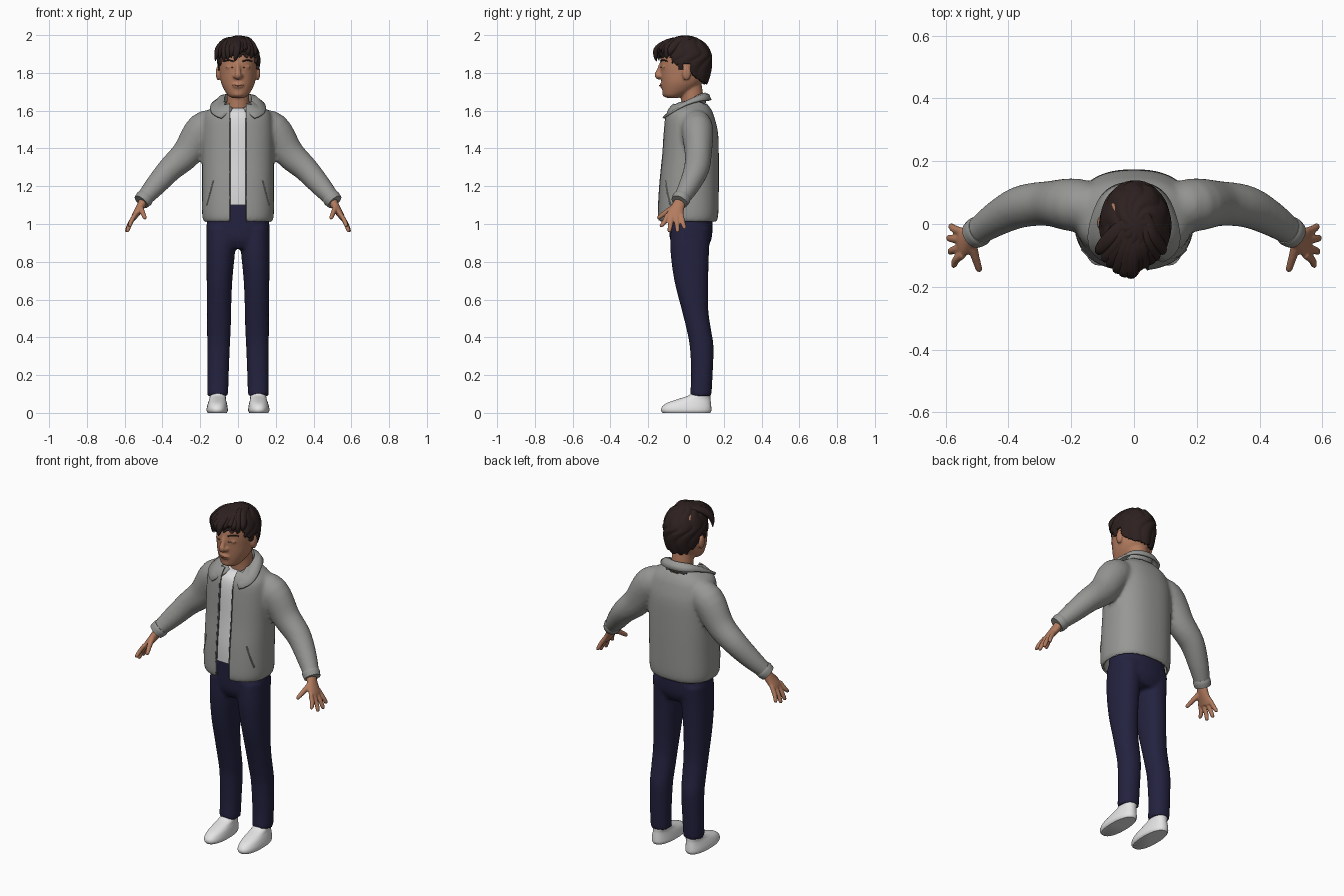
import bpy, bmesh, math
from mathutils import Vector

cube = bpy.data.objects.get("Cube")
if cube:
    bpy.data.objects.remove(cube, do_unlink=True)

X, Y, Z = Vector((1, 0, 0)), Vector((0, 1, 0)), Vector((0, 0, 1))


def material(name, rgb):
    m = bpy.data.materials.new(name)
    m.use_nodes = True
    m.diffuse_color = (*rgb, 1)
    node = next(n for n in m.node_tree.nodes if n.type == 'BSDF_PRINCIPLED')
    node.inputs["Base Color"].default_value = (*rgb, 1)
    node.inputs["Roughness"].default_value = 0.8
    return m


SKIN = material("skin", (0.45, 0.2, 0.115))
LIP = material("dark_skin", (0.32, 0.12, 0.075))
HAIR = material("dark_brown_hair", (0.026, 0.015, 0.014))
GREY = material("grey_cloth", (0.31, 0.31, 0.3))
TRIM = material("dark_grey_trim", (0.11, 0.11, 0.11))
WHITE = material("white_cotton", (0.72, 0.72, 0.73))
NAVY = material("navy_denim", (0.017, 0.016, 0.05))
SHOE = material("white_leather", (0.78, 0.78, 0.78))


def resample(secs, steps):
    """Smooth curve through section tuples (x, y, z, a, b)."""
    out = []
    for i in range(len(secs) - 1):
        p0, p1, p2 = secs[max(i - 1, 0)], secs[i], secs[i + 1]
        p3 = secs[min(i + 2, len(secs) - 1)]
        for k in range(steps):
            t = k / steps
            out.append([0.5 * (2 * b + (c - a) * t + (2 * a - 5 * b + 4 * c - d) * t * t
                               + (3 * b - a - 3 * c + d) * t ** 3)
                        for a, b, c, d in zip(p0, p1, p2, p3)])
    return out + [list(secs[-1])]


def loft(bm, secs, ref=X, flat=False, steps=4, seg=24, power=2.0, side=1):
    """Closed skin over elliptical sections; flat keeps them horizontal."""
    rows = resample(secs, steps)
    pts = [Vector(r[:3]) for r in rows]
    rings = []
    for i, r in enumerate(rows):
        t = Z if flat else (pts[min(i + 1, len(pts) - 1)] - pts[max(i - 1, 0)]).normalized()
        u = (ref - t * ref.dot(t)).normalized()
        v = t.cross(u)
        ring = []
        for k in range(seg):
            c, s = math.cos(math.tau * k / seg), math.sin(math.tau * k / seg)
            c, s = (math.copysign(abs(w) ** (2 / power), w) for w in (c, s))
            p = pts[i] + u * c * max(r[3], 0.001) + v * s * max(r[4], 0.001)
            ring.append(bm.verts.new((p.x * side, p.y, p.z)))
        rings.append(ring)
    for a, b in zip(rings, rings[1:]):
        for k in range(seg):
            bm.faces.new((a[k], a[(k + 1) % seg], b[(k + 1) % seg], b[k]))
    bm.faces.new(rings[0][::-1])
    bm.faces.new(rings[-1])


def ball(bm, centre, size):
    made = bmesh.ops.create_uvsphere(bm, u_segments=20, v_segments=12, radius=1)
    for v in made["verts"]:
        v.co = Vector(centre) + Vector([a * b for a, b in zip(v.co, size)])


def finish(name, bm, mat, voxel=0, relax=0, thick=0, offset=-1, recalc=True):
    if recalc:
        bmesh.ops.recalc_face_normals(bm, faces=bm.faces[:])
    me = bpy.data.meshes.new(name)
    bm.to_mesh(me)
    bm.free()
    me.materials.append(mat)
    ob = bpy.data.objects.new(name, me)
    bpy.context.collection.objects.link(ob)
    if voxel:  # fuse overlapping volumes into one skin
        mod = ob.modifiers.new("fuse", 'REMESH')
        mod.mode, mod.voxel_size = 'VOXEL', voxel
        mod = ob.modifiers.new("relax", 'SMOOTH')
        mod.factor, mod.iterations = 0.5, relax
        bpy.context.view_layer.update()
        ev = ob.evaluated_get(bpy.context.evaluated_depsgraph_get())
        me = bpy.data.meshes.new_from_object(ev)
        ob.modifiers.clear()
        ob.data = me
        if not me.materials:
            me.materials.append(mat)
    if thick:
        mod = ob.modifiers.new("thickness", 'SOLIDIFY')
        mod.thickness, mod.offset = thick, offset
    me.shade_smooth()
    if not voxel:
        me.set_sharp_from_angle(angle=0.9)
    return ob


def rings(profile):
    """(z, front y, back y, half width) rows to sections."""
    return [(0, (f + b) / 2, z, w, (b - f) / 2) for z, f, b, w in profile]


def front_y(secs, x, z, power=2.0):
    rows = resample(secs, 8)
    r = min(rows, key=lambda q: abs(q[2] - z))
    return r[1] - r[4] * (1 - min(abs(x / r[3]), 1) ** power) ** (1 / power)


# Jacket: torso and sleeves fused, then opened at the front
TORSO = rings([(1.01, -.14, .16, .18), (1.05, -.149, .171, .19), (1.2, -.142, .174, .19),
               (1.35, -.127, .174, .19), (1.48, -.118, .17, .19), (1.56, -.111, .152, .182),
               (1.6, -.1, .137, .162), (1.63, -.08, .117, .115), (1.65, -.05, .1, .085)])
SLEEVE = [(.1, .05, 1.53, .07, .075), (.185, .06, 1.5, .085, .092), (.27, .065, 1.375, .072, .08),
          (.36, .055, 1.29, .067, .067), (.44, .015, 1.2, .055, .056), (.505, -.03, 1.125, .042, .042)]
CUFF = [(.488, -.019, 1.145, .046, .046), (.497, -.025, 1.134, .049, .048), (.512, -.035, 1.117, .045, .044)]
GAP = 0.043
bm = bmesh.new()
loft(bm, TORSO, flat=True, seg=40, power=2.4)
for s in (1, -1):
    loft(bm, SLEEVE, ref=Y, side=s)
jacket = finish("jacket", bm, GREY, voxel=0.011, relax=5)
bm = bmesh.new()
bm.from_mesh(jacket.data)
for s in (1, -1):
    bmesh.ops.bisect_plane(bm, geom=bm.verts[:] + bm.edges[:] + bm.faces[:],
                           plane_co=(s * GAP, 0, 0), plane_no=X)
gone = []
for f in bm.faces:
    c = f.calc_center_median()
    opening = abs(c.x) < GAP and c.y < 0
    hem = c.z < 1.03 and f.normal.z < -0.85 and abs(c.x) < 0.2
    neck = c.z > 1.635 and abs(c.x) < 0.07
    if opening or hem or neck:
        gone.append(f)
bmesh.ops.delete(bm, geom=gone, context='FACES')
bm.to_mesh(jacket.data)
bm.free()
mod = jacket.modifiers.new("thickness", 'SOLIDIFY')
mod.thickness, mod.offset = 0.01, -1
jacket.data.shade_smooth()

bm = bmesh.new()
for s in (1, -1):
    loft(bm, CUFF, ref=Y, side=s)
finish("sleeve_cuffs", bm, GREY)

# Zip edges and slanted pocket seams
bm = bmesh.new()
for s in (1, -1):
    zs = [1.02 + 0.06 * k for k in range(10)]
    loft(bm, [(GAP, front_y(TORSO, GAP, z, 2.4) + .004, z, .004, .006) for z in zs], side=s, seg=8, steps=2)
finish("zip_edges", bm, TRIM)
bm = bmesh.new()
for s in (1, -1):
    path = [(.165 - .035 * k / 4, 1.1 + .13 * k / 4) for k in range(5)]
    loft(bm, [(x, front_y(TORSO, x, z, 2.4) + .002, z, .004, .004) for x, z in path], side=s, seg=8, steps=2)
finish("pocket_seams", bm, GREY)

# Folded collar with pointed front flaps
bm = bmesh.new()
grid = []
for k in range(41):
    a = (k / 20 - 1) * 2.75
    f = (1 - math.cos(a)) / 2
    rows = [(.068, .068, 1.63 - .05 * f), (.076, .074, 1.69 - .085 * f ** 1.5),
            (.098, .088 + .03 * f, 1.683 - .09 * f ** 2), (.115 + .13 * f ** 3, .1 + .065 * f, 1.655 - .105 * f ** 3)]
    grid.append([bm.verts.new((rx * math.sin(a), .03 + ry * math.cos(a), z)) for rx, ry, z in rows])
for p, q in zip(grid, grid[1:]):
    for j in range(3):
        bm.faces.new((p[j], q[j], q[j + 1], p[j + 1]))
finish("jacket_collar", bm, GREY, thick=0.012, offset=0)

# Shirt
bm = bmesh.new()
loft(bm, rings([(1.1, -.122, .12, .15), (1.2, -.122, .13, .15), (1.35, -.11, .13, .15), (1.5, -.102, .13, .15),
                (1.57, -.09, .11, .12), (1.6, -.07, .1, .085), (1.615, -.045, .095, .07)]),
     flat=True, seg=32, power=2.3)
finish("shirt", bm, WHITE)

# Trousers
LEG = [(.088, .025, .98, .079, .106), (.092, .02, .85, .076, .102), (.098, .028, .7, .068, .09),
       (.1, .047, .55, .064, .071), (.101, .066, .45, .063, .065), (.103, .083, .35, .06, .063),
       (.106, .084, .2, .057, .057), (.107, .078, .09, .055, .057)]
bm = bmesh.new()
loft(bm, rings([(1.12, -.09, .13, .15), (1., -.089, .14, .166), (.92, -.085, .135, .166),
                (.87, -.06, .11, .14)]), flat=True, seg=32, power=2.3)
for s in (1, -1):
    loft(bm, LEG, flat=True, side=s, power=2.2)
finish("trousers", bm, NAVY, voxel=0.01, relax=4)

# Shoes
bm = bmesh.new()
for s in (1, -1):
    loft(bm, [(.11, .002, 0, .05, .126), (.11, .001, .012, .056, .133), (.11, .003, .03, .055, .131),
              (.109, .015, .052, .05, .117), (.108, .042, .072, .044, .088), (.107, .07, .09, .042, .06),
              (.107, .077, .105, .04, .05)], flat=True, side=s, seg=32, power=2.3)
finish("shoes", bm, SHOE)

# Hands: palm, four fanned fingers and a thumb
bm = bmesh.new()
for s in (1, -1):
    loft(bm, [(.49, -.022, 1.14, .027, .025), (.52, -.045, 1.085, .036, .022),
              (.545, -.06, 1.045, .045, .017), (.554, -.065, 1.025, .04, .012)], ref=Y, side=s)
    for y0, x1, y1, z1 in ((-.025, .582, -.008, .972), (-.05, .589, -.045, .956),
                           (-.076, .585, -.088, .956), (-.098, .573, -.13, .983)):
        loft(bm, [(.545, y0, 1.05, .013, .012), ((.56 + x1) / 2, (y0 + y1) / 2, (1.04 + z1) / 2, .013, .012),
                  (x1, y1, z1 + .008, .011, .01), (x1 + .002, y1, z1, .006, .005)], ref=Y, side=s, seg=12)
    loft(bm, [(.52, -.05, 1.095, .018, .02), (.507, -.1, 1.065, .014, .015),
              (.494, -.142, 1.035, .011, .011), (.492, -.151, 1.028, .006, .006)], ref=X, side=s, seg=12)
finish("hands", bm, SKIN, voxel=0.005, relax=3)

# Head with neck, nose and ears
HEAD = rings([(1.667, -.1, -.045, .03), (1.68, -.119, -.01, .052), (1.71, -.126, .045, .073),
              (1.75, -.13, .085, .09), (1.8, -.134, .11, .097), (1.85, -.136, .122, .1),
              (1.9, -.128, .12, .098), (1.95, -.1, .1, .08), (1.98, -.06, .06, .045)])
bm = bmesh.new()
loft(bm, HEAD, flat=True, seg=32, power=2.15)
loft(bm, [(0, .04, 1.56, .064, .062), (0, .035, 1.65, .06, .06), (0, .02, 1.76, .06, .06)], flat=True)
loft(bm, [(0, -.126, 1.85, .011, .014), (0, -.142, 1.81, .014, .015), (0, -.149, 1.788, .019, .018),
          (0, -.136, 1.773, .016, .014)])
ball(bm, (0, -.127, 1.735), (.03, .012, .016))
ball(bm, (0, -.108, 1.69), (.03, .018, .018))
for s in (1, -1):
    ball(bm, (s * .104, .003, 1.8), (.014, .024, .04))
    ball(bm, (s * .018, -.136, 1.783), (.011, .013, .01))
    ball(bm, (s * .042, -.115, 1.83), (.022, .012, .012))
finish("head", bm, SKIN, voxel=0.006, relax=3)


# Brows, closed eyelid creases and mouth
def face_line(name, mat, xs, z, bow, r, sides):
    bm = bmesh.new()
    for s in sides:
        secs = [(x, front_y(HEAD, x, z) - .003, z + bow * k * (len(xs) - 1 - k), r, .004) for k, x in enumerate(xs)]
        loft(bm, secs, ref=Z, side=s, seg=10)
    finish(name, bm, mat)


face_line("eyebrows", HAIR, (.025, .042, .058, .073), 1.862, .002, .004, (1, -1))
face_line("eyelids", LIP, (.027, .039, .051, .062), 1.829, -.001, .002, (1, -1))
bm = bmesh.new()
loft(bm, [(-.03, -.126, 1.737, .002, .003), (0, -.139, 1.733, .004, .004), (.03, -.126, 1.737, .002, .003)], ref=Z, seg=10)
finish("mouth", bm, LIP)

# Hair cap with wavy clumps, trimmed along the hairline
bm = bmesh.new()
bmesh.ops.create_icosphere(bm, subdivisions=6, radius=1)
for v in bm.verts:
    d = v.co.copy()
    az = math.atan2(d.x, d.y)
    wave = 1 + .04 * (abs(math.sin(5 * az + 4 * d.z + math.sin(7 * d.z))) - .7) * min(1, 2 * math.hypot(d.x, d.y))
    v.co = (.004 + d.x * .114 * wave, -.005 + d.y * (.143 if d.y > 0 else .138) * wave,
            1.87 + d.z * (.128 if d.z > 0 else .22) * wave)


def hairline(x, y):
    jag = .007 * math.sin(110 * x + 150 * y)
    if y < -.075:
        return 1.89 + jag
    if y < -.04:
        return 1.85 + jag
    if y < -.015:
        return 1.815
    return 1.845 if y < .025 else max(1.745, 1.81 - 1.1 * (y - .025)) + jag


low = []
for f in bm.faces:
    c = f.calc_center_median()
    if c.z < hairline(c.x, c.y):
        low.append(f)
bmesh.ops.delete(bm, geom=low, context='FACES')
finish("hair_cap", bm, HAIR, thick=0.018, recalc=False)

# Swept fringe locks fanning from the crown
bm = bmesh.new()
for i in range(11):
    s = i / 10
    bulge = math.sin(math.pi * s)
    x = -.106 + .205 * s
    drop = (.0, .012, -.006)[i % 3] + (.02 if .55 < s < .85 else 0)
    y_end = -.085 - (.078 if s < .55 else .06) * bulge
    loft(bm, [(.02 + .2 * x, .03, 1.982, .012, .008), (.6 * x, -.03 - .045 * bulge, 1.972, .024, .014),
              (.93 * x - .005, y_end + .012, 1.932, .022, .015), (x - .008, y_end + .002, 1.895 + drop, .014, .011),
              (x - .014, y_end + .006, 1.862 + drop + .012 * s, .002, .002)], ref=X if bulge > .5 else Y, seg=12)
finish("hair_fringe", bm, HAIR)
